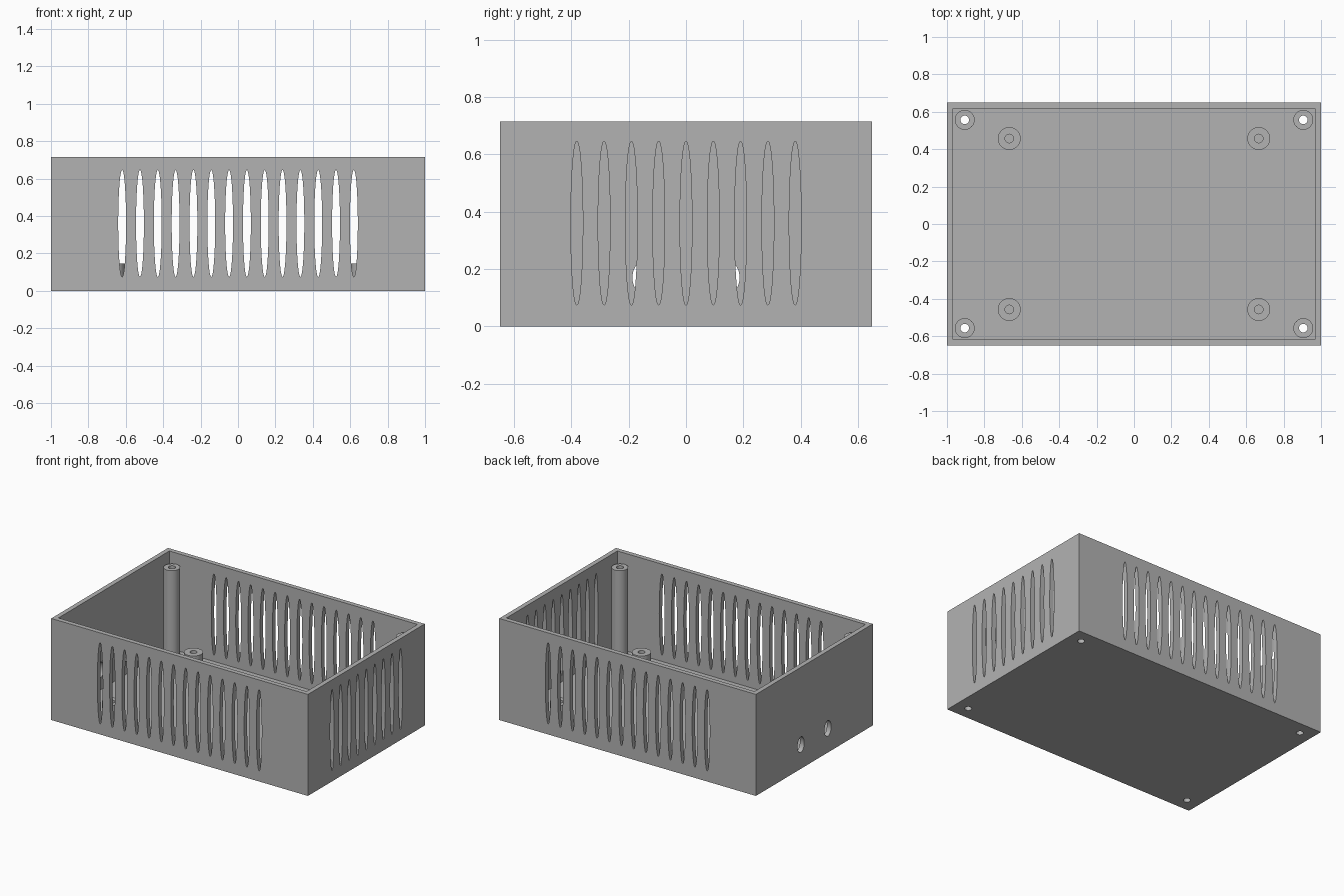
import bpy, bmesh
from math import pi
from mathutils import Matrix, Vector

if "Cube" in bpy.data.objects:
    bpy.data.objects.remove(bpy.data.objects["Cube"], do_unlink=True)

LENGTH, WIDTH, HEIGHT = 2.0, 1.30, 0.715
WALL, FLOOR = 0.033, 0.03
BORE = 0.023
PITCH = 0.0953
POST = (0.905, 0.557)
STANDOFF = (0.667, 0.457)

grey = bpy.data.materials.new("plain grey")
grey.use_nodes = True
grey.diffuse_color = (0.45, 0.45, 0.45, 1)
grey.node_tree.nodes["Principled BSDF"].inputs["Base Color"].default_value = (0.45, 0.45, 0.45, 1)


def make_object(name, bm):
    bmesh.ops.recalc_face_normals(bm, faces=bm.faces)
    mesh = bpy.data.meshes.new(name)
    bm.to_mesh(mesh)
    bm.free()
    mesh.materials.append(grey)
    obj = bpy.data.objects.new(name, mesh)
    bpy.context.collection.objects.link(obj)
    return obj


def smooth(obj):
    bpy.ops.object.select_all(action='DESELECT')
    obj.select_set(True)
    bpy.context.view_layer.objects.active = obj
    bpy.ops.object.shade_smooth_by_angle(angle=pi / 6)


def add_rod(bm, centre, axis, rx, ry, length):
    """Elliptical rod along an axis; ry is the radius in z for side rods."""
    turn = {'X': Matrix.Rotation(pi / 2, 4, 'Z') @ Matrix.Rotation(pi / 2, 4, 'X'),
            'Y': Matrix.Rotation(pi / 2, 4, 'X'),
            'Z': Matrix.Identity(4)}[axis]
    bmesh.ops.create_cone(bm, cap_ends=True, segments=48, radius1=1, radius2=1, depth=1,
                          matrix=Matrix.Translation(centre) @ turn @ Matrix.Diagonal((rx, ry, length, 1)))


def corners(spot):
    return [(sx * spot[0], sy * spot[1]) for sx in (-1, 1) for sy in (-1, 1)]


def tube(name, spot, radius, top):
    bm = bmesh.new()
    profile = [(BORE, FLOOR), (radius, FLOOR), (radius, top), (BORE, top)]
    vs = [bm.verts.new((r, 0, z)) for r, z in profile]
    es = [bm.edges.new((vs[i], vs[(i + 1) % 4])) for i in range(4)]
    bmesh.ops.spin(bm, geom=vs + es, cent=(0, 0, 0), axis=(0, 0, 1), angle=2 * pi, steps=40)
    bmesh.ops.remove_doubles(bm, verts=bm.verts, dist=1e-4)
    bmesh.ops.translate(bm, verts=bm.verts, vec=(spot[0], spot[1], 0))
    smooth(make_object(name, bm))


# Open box: inset the top face and push it down to the floor
bm = bmesh.new()
bmesh.ops.create_cube(bm, size=1, matrix=Matrix.Translation((0, 0, HEIGHT / 2))
                      @ Matrix.Diagonal((LENGTH, WIDTH, HEIGHT, 1)))
top_face = max(bm.faces, key=lambda f: f.calc_center_median().z)
bmesh.ops.inset_region(bm, faces=[top_face], thickness=WALL, use_even_offset=True)
cavity = bmesh.ops.extrude_discrete_faces(bm, faces=[top_face])["faces"][0]
bmesh.ops.translate(bm, verts=cavity.verts, vec=(0, 0, FLOOR - HEIGHT))
box = make_object("open_box", bm)

# Cutters: vent slots, cable holes and screw holes
bm = bmesh.new()
slot_z, slot_w, slot_h = 0.36, 0.021, 0.286
for i in range(14):
    for side in (-1, 1):
        add_rod(bm, Vector(((i - 6.5) * PITCH, side * WIDTH / 2, slot_z)), 'Y', slot_w, slot_h, 0.2)
for i in range(9):
    add_rod(bm, Vector((LENGTH / 2, (i - 4) * PITCH, slot_z)), 'X', slot_w, slot_h, 0.2)
for y in (-0.15, 0.15):
    add_rod(bm, Vector((-LENGTH / 2, y, 0.17)), 'X', 0.037, 0.055, 0.2)
for x, y in corners(POST):
    add_rod(bm, Vector((x, y, 0)), 'Z', BORE, BORE, 0.2)
cutter = make_object("hole_cutter", bm)
cutter.hide_render = True

cut = box.modifiers.new("holes", 'BOOLEAN')
cut.operation, cut.solver, cut.object = 'DIFFERENCE', 'EXACT', cutter
bpy.context.view_layer.objects.active = box
bpy.ops.object.modifier_apply(modifier=cut.name)
bpy.data.objects.remove(cutter, do_unlink=True)
smooth(box)

# Tall corner screw posts and short board standoffs
for n, spot in enumerate(corners(POST), 1):
    tube(f"corner_post_{n}", spot, 0.053, 0.64)
for n, spot in enumerate(corners(STANDOFF), 1):
    tube(f"board_standoff_{n}", spot, 0.061, 0.145)
